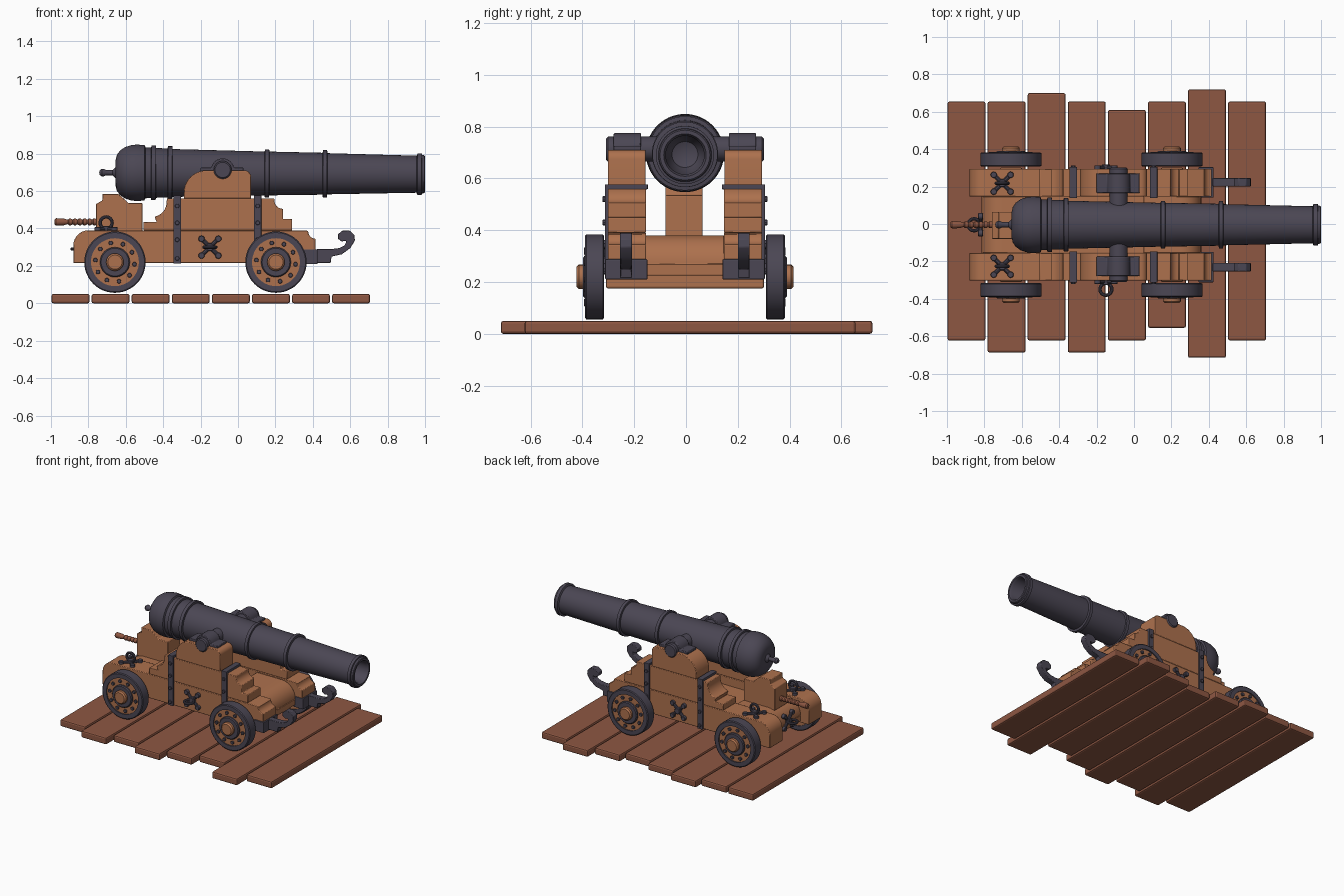
import bpy, bmesh, math
from mathutils import Matrix, Vector

if "Cube" in bpy.data.objects:
    bpy.data.objects.remove(bpy.data.objects["Cube"])

def material(name, rgb):
    m = bpy.data.materials.new(name)
    m.diffuse_color = (*rgb, 1)
    m.use_nodes = True
    m.node_tree.nodes["Principled BSDF"].inputs["Base Color"].default_value = m.diffuse_color
    return m

IRON = material("dark iron", (0.070, 0.062, 0.088))
WOOD = material("carriage wood", (0.42, 0.165, 0.075))
DECK = material("deck wood", (0.27, 0.095, 0.055))
YC = -0.004  # carriage centre line

def finish(name, bm, mat, bevel=0.0, smooth=True):
    bmesh.ops.recalc_face_normals(bm, faces=bm.faces[:])
    me = bpy.data.meshes.new(name)
    bm.to_mesh(me)
    bm.free()
    me.materials.append(mat)
    ob = bpy.data.objects.new(name, me)
    bpy.context.collection.objects.link(ob)
    if bevel:
        b = ob.modifiers.new("bevel", "BEVEL")
        b.width, b.segments, b.limit_method = bevel, 2, "ANGLE"
    if smooth:
        bpy.context.view_layer.objects.active = ob
        ob.select_set(True)
        bpy.ops.object.shade_smooth_by_angle(angle=math.radians(35))
        ob.select_set(False)
    return ob

def box(name, lo, hi, mat, bevel=0.004):
    bm = bmesh.new()
    bmesh.ops.create_cube(bm, size=1)
    for v in bm.verts:
        v.co = [lo[i] + (v.co[i] + 0.5) * (hi[i] - lo[i]) for i in range(3)]
    return finish(name, bm, mat, bevel, False)

def prism(name, pts, y0, y1, mat, bevel=0.004):
    """Extrude an x-z outline from y0 to y1."""
    bm = bmesh.new()
    f = bm.faces.new([bm.verts.new((x, y0, z)) for x, z in pts])
    r = bmesh.ops.extrude_face_region(bm, geom=[f])
    bmesh.ops.translate(bm, vec=(0, y1 - y0, 0),
                        verts=[v for v in r["geom"] if isinstance(v, bmesh.types.BMVert)])
    return finish(name, bm, mat, bevel)

def lathe(name, prof, origin, axis, mat, n=40):
    """Spin (distance, radius) points around an axis; a zero radius closes the end."""
    bm = bmesh.new()
    rot = Vector(axis).to_track_quat("Z", "Y").to_matrix().to_4x4()
    verts = [bm.verts.new((r, 0, d)) for d, r in prof]
    edges = [bm.edges.new(p) for p in zip(verts, verts[1:])]
    bmesh.ops.spin(bm, geom=verts + edges, cent=(0, 0, 0), axis=(0, 0, 1),
                   angle=math.tau, steps=n)
    bmesh.ops.remove_doubles(bm, verts=bm.verts[:], dist=1e-5)
    bmesh.ops.transform(bm, matrix=Matrix.Translation(origin) @ rot, verts=bm.verts[:])
    return finish(name, bm, mat)

def rod(name, a, b, r, mat, n=16):
    a, b = Vector(a), Vector(b)
    d = (b - a).length
    c = r * 0.15
    return lathe(name, [(0, 0), (0, r - c), (c, r), (d - c, r), (d, r - c), (d, 0)], a, b - a, mat, n)

def ring(name, centre, axis, R, r, mat):
    k = 10
    prof = [(r * math.sin(i * math.tau / k), R + r * math.cos(i * math.tau / k)) for i in range(k + 1)]
    return lathe(name, prof, centre, axis, mat, 24)

def arc(cx, cz, r, a0, a1, n=8):
    return [(cx + r * math.cos(math.radians(a0 + (a1 - a0) * i / n)),
             cz + r * math.sin(math.radians(a0 + (a1 - a0) * i / n))) for i in range(n + 1)]

# deck planks, each with its own length
ends = [(-.623, .655), (-.687, .655), (-.623, .70), (-.687, .655),
        (-.623, .61), (-.555, .655), (-.715, .72), (-.623, .655)]
for i, (y0, y1) in enumerate(ends):
    x = -0.997 + i * 0.2143
    box(f"deck_plank_{i + 1}", (x, y0, 0), (x + 0.203, y1, 0.05), DECK, 0.01)

# gun barrel with reinforcing rings and hollow bore
barrel = [(-.742, 0), (-.74, .012), (-.728, .021), (-.715, .019), (-.705, .014), (-.67, .014), (-.655, .03),
          (-.654, .07), (-.648, .095), (-.632, .118), (-.605, .137), (-.57, .148), (-.54, .151),
          (-.5, .148), (-.495, .136), (-.465, .135), (-.463, .146), (-.44, .146), (-.438, .133),
          (-.377, .131), (-.375, .143), (-.352, .143), (-.35, .128),
          (.142, .117), (.144, .128), (.166, .128), (.168, .117),
          (.452, .112), (.454, .126), (.476, .126), (.478, .110),
          (.955, .099), (.96, .112), (.982, .112), (.984, .103), (.996, .101), (1, .096),
          (1, .082), (.985, .074), (.6, .074), (.55, .05), (.53, 0)]
lathe("barrel", barrel, (0, YC, 0.695), (1, 0, -0.005), IRON, 56)
rod("trunnion", (-.082, YC - .305, .713), (-.082, YC + .305, .713), .048, IRON, 32)

# stepped cheek outlines
lower = ([(-.88, .215), (.415, .215), (.415, .335)] + arc(.415, .385, .04, 270, 180, 5)
         + [(.375, .385), (.365, .39)] + arc(-.80, .31, .08, 90, 180))
middle = ([(-.505, .39), (.29, .39), (.29, .45), (.24, .45), (.24, .50)]
          + arc(.24, .55, .045, 270, 180, 6) + [(.195, .56), (-.38, .56)]
          + arc(-.46, .54, .078, 0, -80, 8) + [(-.435, .435), (-.505, .435)])
upper = ([(-.29, .56), (.07, .56)] + arc(.035, .675, .035, 0, 90, 6) + arc(-.17, .59, .12, 90, 180, 10))
hook = [(.42, .215), (.495, .215), (.5, .25), (.555, .262), (.6, .295), (.625, .335), (.622, .365),
        (.6, .388), (.56, .39), (.535, .37), (.535, .345), (.555, .33), (.575, .335), (.58, .33),
        (.57, .31), (.54, .295), (.5, .29), (.42, .29)]
cap = [(-.20, .705), (.03, .705), (.03, .725)] + arc(-.082, .713, .062, 11, 169, 12) + [(-.20, .725)]

def bone_cross(name, centre, u, v):
    """Crossed iron bars with round ends and a centre boss, lying in the plane u, v."""
    c, u, v = Vector(centre), Vector(u), Vector(v)
    for k in (-1, 1):
        d = (u + v * k) * 0.045
        rod(f"{name}_bar", c - d, c + d, .011, IRON, 10)
        for e in (-1, 1):
            w = u.cross(v).normalized() * .013
            rod(f"{name}_end", c + d * e - w, c + d * e + w, .017, IRON, 12)
    w = u.cross(v).normalized() * .018
    rod(f"{name}_boss", c - w, c + w, .022, IRON, 14)

for s, side in ((-1, "near"), (1, "far")):
    Y = lambda d: YC + s * d
    prism(f"{side}_cheek_lower", lower, Y(.15), Y(.298), WOOD)
    prism(f"{side}_cheek_middle", middle, Y(.15), Y(.298), WOOD)
    prism(f"{side}_cheek_upper", upper, Y(.152), Y(.298), WOOD)
    prism(f"{side}_trunnion_cap", cap, Y(.17), Y(.275), IRON)
    prism(f"{side}_hook", hook, Y(.205), Y(.25), IRON, .006)
    box(f"{side}_hook_bracket", (.345, min(Y(.145), Y(.308)), .21),
        (.425, max(Y(.145), Y(.308)), .288), IRON)
    # iron straps with bolts
    for x in (-.325, .105):
        box(f"{side}_strap", (x - .02, min(Y(.295), Y(.309)), .212),
            (x + .02, max(Y(.295), Y(.309)), .575), IRON, .003)
        box(f"{side}_strap_top", (x - .02, min(Y(.143), Y(.309)), .558),
            (x + .02, max(Y(.143), Y(.309)), .577), IRON, .003)
        for z in (.24, .34, .43, .52):
            rod(f"{side}_strap_bolt", (x, Y(.305), z), (x, Y(.318), z), .012, IRON, 10)
    # crossed mounts on the side and on the rear top
    bone_cross(f"{side}_side_cross", (-.15, Y(.305), .30), (1, 0, 0), (0, 0, 1))
    bone_cross(f"{side}_top_cross", (-.705, Y(.222), .395), (1, 0, 0), (0, 1, 0))
    ring(f"{side}_top_ring", (-.705, Y(.222), .43), (0, 1, 0), .032, .009, IRON)
    # wheels: iron tyre, wooden disc, iron collar, wooden hub, bolts
    for x in (-.658, .203):
        o, out = (x, YC, .22), (0, s, 0)
        lathe(f"{side}_wheel_tyre", [(.312, .128), (.312, .158), (.317, .164), (.381, .164), (.386, .158),
                                     (.386, .128), (.312, .128)], o, out, IRON, 48)
        lathe(f"{side}_wheel_disc", [(.318, 0), (.318, .13), (.378, .13), (.378, 0)], o, out, WOOD, 40)
        lathe(f"{side}_wheel_collar", [(.375, 0), (.375, .08), (.388, .08), (.394, .074), (.394, 0)],
              o, out, IRON, 32)
        lathe(f"{side}_wheel_hub", [(.38, 0), (.38, .047), (.41, .047), (.419, .038), (.419, 0)],
              o, out, WOOD, 24)
        for i in range(10):
            a = math.radians(30 + 36 * i)
            bx, bz = x + .105 * math.cos(a), .22 + .105 * math.sin(a)
            rod(f"{side}_wheel_bolt", (bx, Y(.376), bz), (bx, Y(.389), bz), .012, IRON, 10)
ring("side_ring", (-.15, YC - .345, .30), (0, 0, 1), .032, .009, IRON)

# axles and rounded cross beams between the cheeks
for x, name in ((.203, "front"), (-.658, "rear")):
    box(f"{name}_axle", (x - .06, YC - .305, .175), (x + .06, YC + .305, .275), WOOD, .008)
front_beam = [(.05, .225), (.36, .225), (.36, .27)] + arc(.25, .27, .11, 0, 90) + [(.05, .38)]
prism("front_beam", front_beam, YC - .152, YC + .152, WOOD)
prism("rear_beam", [(-.455 - x, z) for x, z in front_beam], YC - .152, YC + .152, WOOD)
box("bed", (-.52, YC - .152, .225), (.06, YC + .152, .33), WOOD)

# stepped elevating block under the breech with its turned handle
prism("breech_block", [(-.76, .37), (-.51, .37), (-.51, .535), (-.585, .535), (-.60, .55), (-.64, .585),
                       (-.725, .585), (-.725, .55), (-.76, .53)], YC - .075, YC + .068, WOOD)
handle = [(-.98, 0), (-.98, .014), (-.972, .02), (-.93, .018), (-.915, .013)]
for i in range(6):
    handle += [(-.91 + i * .026, .012), (-.903 + i * .026, .018), (-.893 + i * .026, .018)]
handle += [(-.75, .012), (-.75, 0)]
lathe("block_handle", handle, (0, YC, .435), (1, 0, 0), DECK, 16)

# ring bolt on the back of the rear beam
bone_cross("rear_cross", (-.82, YC, .29), (0, 1, 0), (0, 0, 1))
ring("rear_ring", (-.855, YC, .29), (0, 0, 1), .032, .009, IRON)
